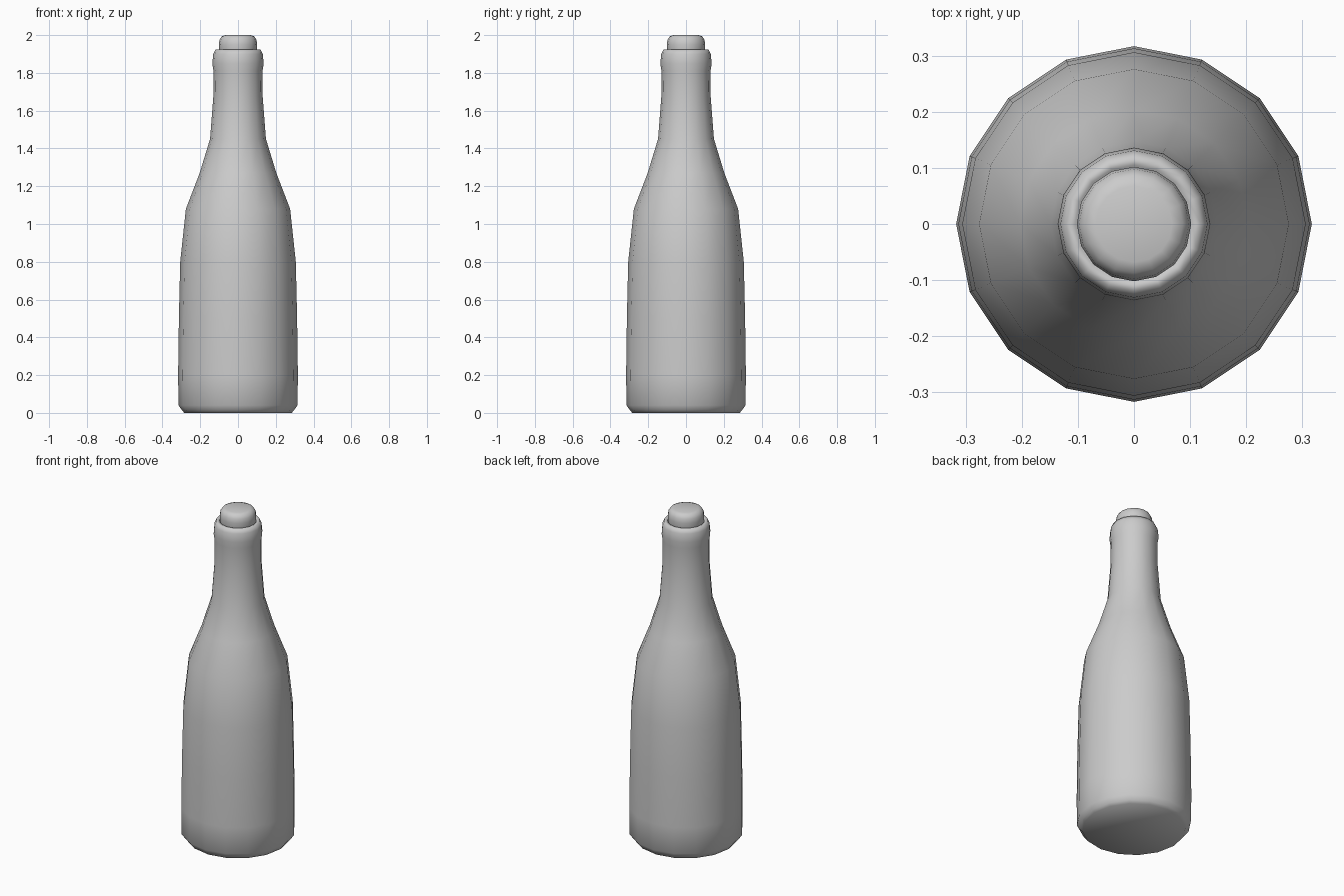
import bpy, bmesh
from math import cos, sin, pi

if "Cube" in bpy.data.objects:
    bpy.data.objects.remove(bpy.data.objects["Cube"])

SIDES = 16


def lathe(name, profile):
    """Spin a (radius, z) profile around z; zero radius makes a pole."""
    bm = bmesh.new()
    rings = []
    for r, z in profile:
        n = SIDES if r > 0 else 1
        rings.append([bm.verts.new((r * cos(2 * pi * i / SIDES), r * sin(2 * pi * i / SIDES), z))
                      for i in range(n)])
    for a, b in zip(rings, rings[1:]):
        for i in range(SIDES):
            j = (i + 1) % SIDES
            quad = [a[i % len(a)], a[j % len(a)], b[j % len(b)], b[i % len(b)]]
            bm.faces.new(list(dict.fromkeys(quad)))
    bmesh.ops.recalc_face_normals(bm, faces=bm.faces)
    mesh = bpy.data.meshes.new(name)
    bm.to_mesh(mesh)
    bm.free()
    mesh.shade_smooth()
    obj = bpy.data.objects.new(name, mesh)
    bpy.context.collection.objects.link(obj)
    return obj


# Bottle body, neck and rounded lip
lathe("bottle", [
    (0, 0.005), (0.285, 0.005), (0.297, 0.015), (0.315, 0.04), (0.317, 0.20),
    (0.313, 0.50), (0.306, 0.80), (0.276, 1.08), (0.203, 1.27), (0.148, 1.45),
    (0.131, 1.67), (0.130, 1.81), (0.136, 1.85), (0.131, 1.90),
    (0.120, 1.923), (0.105, 1.923), (0.095, 1.905), (0, 1.905)])

# Cork stopper
lathe("cork", [
    (0, 1.89), (0.095, 1.89), (0.099, 1.92), (0.102, 1.95), (0.098, 1.975),
    (0.087, 1.993), (0.068, 2.0), (0, 2.0)])

# Rest the base on the ground
for v in bpy.data.objects["bottle"].data.vertices:
    if v.co.z < 0.01:
        v.co.z = 0
